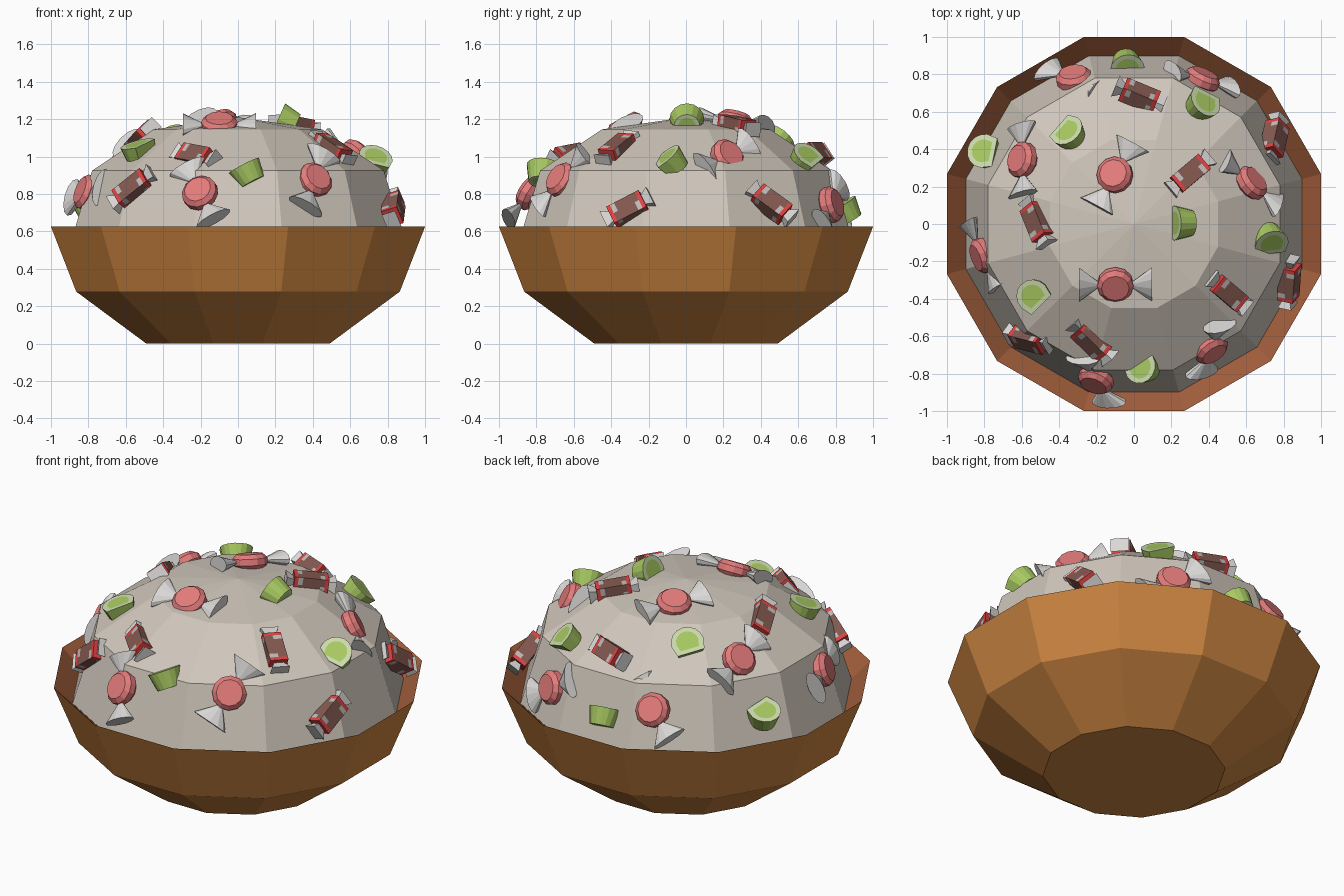
import bpy, bmesh, math
from mathutils import Vector, Matrix

if "Cube" in bpy.data.objects:
    bpy.data.objects.remove(bpy.data.objects["Cube"])


def mat(name, r, g, b):
    m = bpy.data.materials.new(name)
    m.diffuse_color = (r, g, b, 1)
    m.use_nodes = True
    m.node_tree.nodes["Principled BSDF"].inputs["Base Color"].default_value = m.diffuse_color
    return m


BOWL = mat("bowl_brown", 0.60, 0.235, 0.052)
INNER = mat("bowl_inside_brown", 0.36, 0.112, 0.045)
MOUND = mat("mound_grey", 0.63, 0.57, 0.50)
PINK = mat("candy_red", 0.78, 0.20, 0.20)
WRAP = mat("wrapper_white", 0.70, 0.69, 0.68)
BROWN = mat("chocolate_brown", 0.23, 0.10, 0.08)
RED = mat("label_red", 0.75, 0.055, 0.055)
PATCH = mat("label_grey", 0.52, 0.50, 0.48)
GREEN = mat("jelly_green", 0.39, 0.58, 0.12)
PALE = mat("jelly_pale", 0.60, 0.70, 0.42)


def loft(bm, rings, rule, cap0=0, cap1=0):
    """Skin a list of closed rings; rule(ring, side) gives the material slot."""
    vs = [[bm.verts.new(p) for p in ring] for ring in rings]
    n = len(vs[0])
    for i in range(len(vs) - 1):
        for j in range(n):
            k = (j + 1) % n
            f = bm.faces.new((vs[i][j], vs[i][k], vs[i + 1][k], vs[i + 1][j]))
            f.material_index = rule(i, j)
    for ring, slot in ((vs[0], cap0), (vs[-1], cap1)):
        bm.faces.new(ring).material_index = slot


def finish(bm, name, mats):
    bmesh.ops.recalc_face_normals(bm, faces=bm.faces[:])
    me = bpy.data.meshes.new(name)
    bm.to_mesh(me)
    bm.free()
    for m in mats:
        me.materials.append(m)
    return me


def place(me, name, matrix=Matrix()):
    ob = bpy.data.objects.new(name, me)
    bpy.context.collection.objects.link(ob)
    ob.matrix_world = matrix


def twelve(apothem, z):
    r = apothem / math.cos(math.pi / 12)
    return [(r * math.cos(math.radians(15 + 30 * k)),
             r * math.sin(math.radians(15 + 30 * k)), z) for k in range(12)]


# bowl: outer wall, sharp rim, sloping inner wall
bm = bmesh.new()
loft(bm, [twelve(*p) for p in ((0.49, 0), (0.865, 0.278), (1.0, 0.625), (0.89, 0.515))],
     lambda i, j: 1 if i == 2 else 0, 0, 1)
place(finish(bm, "bowl", [BOWL, INNER]), "bowl")

# mound of filling inside the bowl
bm = bmesh.new()
loft(bm, [twelve(*p) for p in ((0.9, 0.52), (0.78, 0.925), (0.45, 1.145), (0.002, 1.21))],
     lambda i, j: 0)
place(finish(bm, "mound", [MOUND]), "mound")


# round candy: chamfered disc with two flattened fan twists
def ellipse_x(x, ry, rz, n=12):
    return [(x, ry * math.cos(2 * math.pi * k / n), rz * math.sin(2 * math.pi * k / n))
            for k in range(n)]


bm = bmesh.new()
loft(bm, [[(r * math.cos(math.pi * k / 6), r * math.sin(math.pi * k / 6), z) for k in range(12)]
          for r, z in ((0.074, -0.042), (0.097, -0.018), (0.097, 0.018), (0.074, 0.042))],
     lambda i, j: 0)
for s in (-1, 1):
    loft(bm, [ellipse_x(s * 0.085, 0.012, 0.01), ellipse_x(s * 0.195, 0.105, 0.045)],
         lambda i, j: 1, 1, 1)
round_candy = finish(bm, "round_candy", [PINK, WRAP])


# chocolate bar: banded box with red ends, grey label patches and flared wrapper ends
def rect_x(x, w, h):
    return [(x, a * w, b * h) for a, b in
            ((-1, -1), (0, -1), (1, -1), (1, 0), (1, 1), (0, 1), (-1, 1), (-1, 0))]


def bar_rule(i, j):
    if i in (0, 4):
        return 1
    if (i == 1 and j % 2 == 0) or (i == 3 and j % 2 == 1):
        return 2
    return 0


bm = bmesh.new()
loft(bm, [rect_x(x, 0.052, 0.045) for x in (-0.097, -0.076, -0.05, 0.05, 0.076, 0.097)],
     bar_rule, 1, 1)
for s in (-1, 1):
    loft(bm, [rect_x(s * 0.096, 0.028, 0.02), rect_x(s * 0.14, 0.052, 0.038)],
         lambda i, j: 3, 3, 3)
chocolate = finish(bm, "chocolate_bar", [BROWN, RED, PATCH, WRAP])


# jelly slice: tapered D shape, pale end faces with a green core
def dee(s, z):
    arc = [(0.093 * math.cos(math.pi * k / 8), 0.093 * math.sin(math.pi * k / 8)) for k in range(9)]
    return [(x * s, (y - 0.012) * s, z) for x, y in [(0.078, -0.062)] + arc + [(-0.078, -0.062)]]


bm = bmesh.new()
loft(bm, [dee(0.5, -0.05), dee(0.75, -0.05), dee(1, 0.05), dee(0.68, 0.05)],
     lambda i, j: 0 if i == 1 else 1)
jelly = finish(bm, "jelly_slice", [GREEN, PALE])


def frame(pos, x_axis, normal, lift=0.0):
    x = Vector(x_axis).normalized()
    n = Vector(normal)
    z = (n - x * n.dot(x)).normalized()
    m = Matrix((x, z.cross(x), z)).transposed().to_4x4()
    return Matrix.Translation(Vector(pos) + z * lift) @ m


def outward(p):
    return (p[0], p[1], 0.9 * (p[2] - 0.5))


# centre, long axis, optional facing
ROUND = [
    ((-0.10, -0.32, 1.16), (1, 0, 0)),
    ((-0.10, 0.26, 1.18), (0.5, 0.87, -0.1)),
    ((-0.59, 0.34, 1.0), (-0.02, 1, -0.35)),
    ((-0.32, 0.77, 0.785), (-0.12, 0.04, -0.1)),
    ((0.36, 0.765, 0.74), (-0.15, 0.04, 0.1)),
    ((-0.80, -0.165, 0.805), (0.13, -0.3, 0.045)),
    ((-0.20, -0.825, 0.80), (0.12, -0.2, -0.24)),
    ((0.405, -0.66, 0.87), (0.09, 0.235, 0.27)),
    ((0.62, 0.215, 0.995), (0.235, -0.2, -0.11), (0.62, 0.6, 0.5)),
]
BARS = [
    ((0.03, 0.685, 1.01), (0.92, -0.38, 0)),
    ((0.30, 0.27, 1.165), (0.76, 0.64, -0.15)),
    ((0.75, 0.455, 0.745), (0.04, 0.18, -0.13)),
    ((0.50, -0.365, 1.04), (0.19, -0.16, -0.13)),
    ((0.83, -0.31, 0.72), (0.015, 0.23, 0.12)),
    ((-0.225, -0.625, 0.995), (0.16, -0.155, -0.03)),
    ((-0.56, -0.615, 0.825), (0.2, -0.05, 0.16)),
    ((-0.515, 0.01, 1.10), (0.08, -0.2, 0.09)),
]
for i, (p, a, *n) in enumerate(ROUND):
    place(round_candy, f"round_candy_{i + 1}", frame(p, a, n[0] if n else outward(p), 0.01))
for i, (p, a) in enumerate(BARS):
    place(chocolate, f"chocolate_bar_{i + 1}", frame(p, a, outward(p)))

# centre, direction of the wide face, direction of the rounded side
JELLY = [
    ((-0.04, 0.86, 0.705), (0.1, -0.5, 0.85), (0, 0.85, 0.5)),
    ((0.355, 0.625, 0.98), (0.5, 0.45, 0.65), (0, -0.5, 0.6)),
    ((0.265, 0.005, 1.19), (-0.9, 0, 0.4), (0.4, 0, 0.9)),
    ((0.725, -0.07, 0.97), (0.25, -0.6, 0.7), (0.1, 0.65, 0.7)),
    ((0.06, -0.775, 0.91), (-0.45, 0.1, 0.85), (0.5, -0.8, 0.3)),
    ((-0.535, -0.37, 1.02), (-0.25, -0.2, 0.95), (-0.7, 0.7, 0)),
    ((-0.80, 0.38, 0.725), (-0.3, 0.25, 0.92), (-1, 0.2, 0)),
    ((-0.335, 0.47, 1.08), (-0.4, 0.55, 0.72), (0.5, -0.3, 0.5)),
]
for i, (p, face, up) in enumerate(JELLY):
    side = Vector(up).cross(Vector(face))
    place(jelly, f"jelly_slice_{i + 1}", frame(p, side, face))
